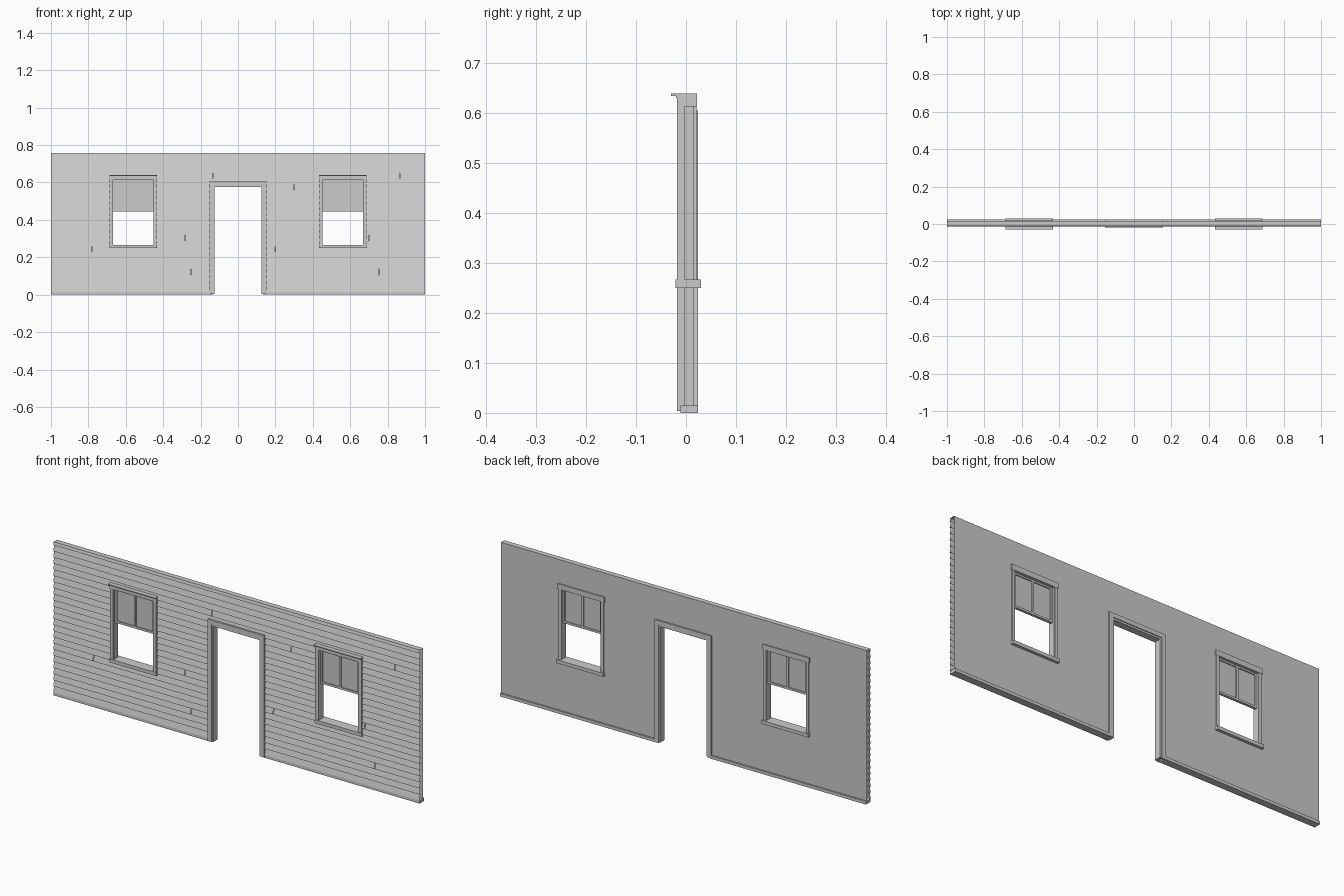
import bpy, bmesh

if "Cube" in bpy.data.objects:
    bpy.data.objects.remove(bpy.data.objects["Cube"])

GREY = (0.6, 0.6, 0.6, 1)
mat = bpy.data.materials.new("plain_grey")
mat.use_nodes = True
mat.diffuse_color = GREY
mat.node_tree.nodes["Principled BSDF"].inputs["Base Color"].default_value = GREY

TOP, BACK = 0.757, 0.016
WIN_X = 0.56
# openings as x0, x1, z0, z1
OPENINGS = [(-0.137, 0.137, 0, 0.588)] + [
    (c - 0.113, c + 0.113, 0.258, 0.62) for c in (-WIN_X, WIN_X)]


def finish(name, bm):
    me = bpy.data.meshes.new(name)
    bm.to_mesh(me)
    bm.free()
    me.materials.append(mat)
    ob = bpy.data.objects.new(name, me)
    bpy.context.collection.objects.link(ob)
    return ob


def box(bm, x0, x1, y0, y1, z0, z1):
    vs = bmesh.ops.create_cube(bm, size=1)["verts"]
    for v in vs:
        v.co.x = x1 if v.co.x > 0 else x0
        v.co.y = y1 if v.co.y > 0 else y0
        v.co.z = z1 if v.co.z > 0 else z0


def quad(bm, *pts):
    bm.faces.new([bm.verts.new(p) for p in pts])


def levels(z0, z1):
    """Split a height range at the opening edges."""
    cuts = sorted({z for o in OPENINGS for z in o[2:] if z0 < z < z1})
    zs = [z0] + cuts + [z1]
    return list(zip(zs, zs[1:]))


def spans(z0, z1, gaps=()):
    """Solid x ranges of a height range, leaving out openings and gaps."""
    mid = (z0 + z1) / 2
    holes = [o[:2] for o in OPENINGS if o[2] < mid < o[3]]
    holes += [(g - 0.0015, g + 0.0015) for g in gaps]
    x, out = -1, []
    for a, b in sorted(holes):
        if a > x:
            out.append((x, a))
        x = max(x, b)
    return out + [(x, 1)]


# Clapboards: sloped faces with a small lip under each, and butt joints
PITCH, FIRST = 0.0303, 0.015
Y_LOW, Y_HIGH = -0.0125, -0.005
JOINTS = {20: (-0.136, 0.864), 18: (0.297,), 9: (-0.283, 0.70),
          7: (-0.783, 0.2), 3: (-0.249, 0.754)}
bm = bmesh.new()
for k in range(25):
    zb = FIRST + k * PITCH
    zt = min(zb + PITCH, TOP)
    depth = lambda z: Y_LOW + (Y_HIGH - Y_LOW) * (z - zb) / PITCH
    for z0, z1 in levels(zb, zt):
        for x0, x1 in spans(z0, z1, JOINTS.get(k, ())):
            ya, yb = depth(z0), depth(z1)
            quad(bm, (x0, ya, z0), (x1, ya, z0), (x1, yb, z1), (x0, yb, z1))
            if z0 == zb:
                quad(bm, (x0, Y_HIGH, zb), (x1, Y_HIGH, zb),
                     (x1, Y_LOW, zb), (x0, Y_LOW, zb))
finish("clapboard_siding", bm)

# Inner wall face and top edge
bm = bmesh.new()
for z0, z1 in levels(0.01, TOP):
    for x0, x1 in spans(z0, z1):
        quad(bm, (x1, BACK, z0), (x0, BACK, z0), (x0, BACK, z1), (x1, BACK, z1))
quad(bm, (-1, -0.01, TOP), (1, -0.01, TOP), (1, BACK, TOP), (-1, BACK, TOP))
finish("inner_wall", bm)

# Base strips on both sides of the doorway
bm = bmesh.new()
for x0, x1 in ((-1, -0.15), (0.15, 1)):
    box(bm, x0, x1, -0.011, 0.024, 0, 0.015)
finish("base_strip", bm)

# Door frame: lining, then casing on both faces
bm = bmesh.new()
for s in (-1, 1):
    def side(a, b, *rest):
        box(bm, min(s * a, s * b), max(s * a, s * b), *rest)
    side(0.126, 0.139, -0.014, 0.02, 0.004, 0.588)
    side(0.133, 0.154, -0.018, -0.003, 0.004, 0.605)
    side(0.133, 0.154, 0.014, 0.024, 0.001, 0.605)
box(bm, -0.139, 0.139, -0.014, 0.02, 0.575, 0.59)
for y0, y1 in ((-0.018, -0.003), (0.014, 0.024)):
    box(bm, -0.133, 0.133, y0, y1, 0.584, 0.605)
finish("door_frame", bm)

# Windows
for label, c in (("right", -WIN_X), ("left", WIN_X)):
    bm = bmesh.new()
    for s in (-1, 1):
        def upright(a, b, *rest):
            box(bm, c + min(s * a, s * b), c + max(s * a, s * b), *rest)
        upright(0.107, 0.115, -0.014, 0.018, 0.262, 0.615)
        upright(0.109, 0.126, -0.018, -0.003, 0.262, 0.615)
        upright(0.109, 0.124, 0.014, 0.021, 0.262, 0.615)
    box(bm, c - 0.128, c + 0.128, -0.018, 0.022, 0.613, 0.634)
    box(bm, c - 0.128, c + 0.128, -0.02, 0.022, 0.63, 0.639)
    box(bm, c - 0.128, c + 0.128, -0.03, -0.018, 0.634, 0.639)
    box(bm, c - 0.128, c + 0.128, -0.021, 0.03, 0.25, 0.267)
    finish(label + "_window_frame", bm)

    # Raised sash with centre bar and two panes
    bm = bmesh.new()
    for a, b in ((-0.107, -0.097), (-0.005, 0.005), (0.097, 0.107)):
        box(bm, c + a, c + b, -0.005, 0.008, 0.447, 0.613)
    for z0, z1 in ((0.445, 0.455), (0.605, 0.613)):
        box(bm, c - 0.107, c + 0.107, -0.005, 0.008, z0, z1)
    box(bm, c - 0.1, c + 0.1, 0, 0.003, 0.45, 0.61)
    finish(label + "_window_sash", bm)
